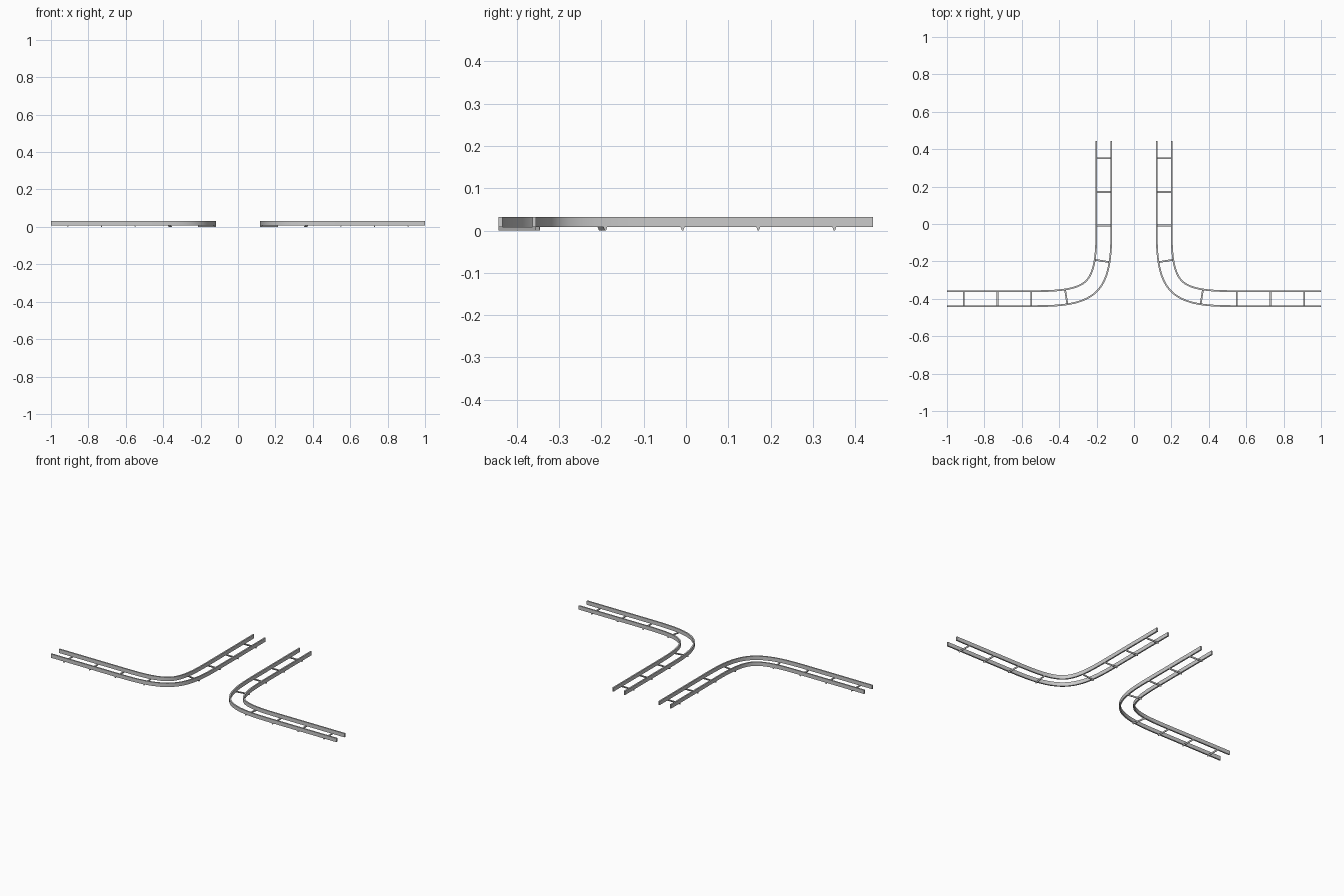
import bpy
import bmesh
from mathutils import Vector

if "Cube" in bpy.data.objects:
    bpy.data.objects.remove(bpy.data.objects["Cube"])

CORNER = Vector((0.161, -0.399))   # centre line corner of the right-hand track
BEND = 0.4                         # distance from corner where the bend begins
GAUGE, THICK = 0.040, 0.009        # half rail spacing, rail thickness
Z0, Z1 = 0.008, 0.032              # rail bottom and top


def bend_points(steps=25):
    """Smooth corner as a cubic B-spline; returns (point, tangent) pairs."""
    c, d = CORNER, BEND
    ctrl = [c + Vector((2 * d, 0)), c + Vector((d, 0)), c,
            c + Vector((0, d)), c + Vector((0, 2 * d))]
    out = []
    for span in range(2):
        p = ctrl[span:span + 4]
        for i in range(steps + span):
            t = i / steps
            w = [(1 - t) ** 3, 3 * t**3 - 6 * t**2 + 4,
                 -3 * t**3 + 3 * t**2 + 3 * t + 1, t**3]
            dw = [-(1 - t) ** 2, 3 * t * t - 4 * t, -3 * t * t + 2 * t + 1, t * t]
            pos = sum((a * k / 6 for a, k in zip(p, w)), Vector((0, 0)))
            tan = sum((a * k for a, k in zip(p, dw)), Vector((0, 0)))
            out.append((pos, tan.normalized()))
    return out


# Centre line: straight, bend, straight
bend = bend_points()
path = ([(Vector((1, CORNER.y)), Vector((-1, 0)))] + bend
        + [(Vector((CORNER.x, 0.443)), Vector((0, 1)))])


def loft(name, sections, side, smooth):
    """Skin a row of closed cross-sections, capped at both ends."""
    bm = bmesh.new()
    rings = [[bm.verts.new((v[0] * side, v[1], v[2])) for v in s] for s in sections]
    n = len(rings[0])
    for a, b in zip(rings, rings[1:]):
        for i in range(n):
            j = (i + 1) % n
            bm.faces.new((a[i], a[j], b[j], b[i]))
    bm.faces.new(rings[0])
    bm.faces.new(rings[-1])
    bmesh.ops.recalc_face_normals(bm, faces=bm.faces)
    mesh = bpy.data.meshes.new(name)
    bm.to_mesh(mesh)
    bm.free()
    obj = bpy.data.objects.new(name, mesh)
    bpy.context.collection.objects.link(obj)
    if smooth:
        bpy.ops.object.select_all(action='DESELECT')
        obj.select_set(True)
        bpy.context.view_layer.objects.active = obj
        bpy.ops.object.shade_smooth_by_angle()


def rail(name, offset, side):
    sections = []
    for pos, tan in path:
        nrm = Vector((-tan.y, tan.x))
        a = pos + nrm * (offset - THICK / 2)
        b = pos + nrm * (offset + THICK / 2)
        sections.append([(*a, Z0), (*b, Z0), (*b, Z1), (*a, Z1)])
    loft(name, sections, side, True)


def crossbar(name, pos, tan, side):
    # tapered bar under the rails
    nrm = Vector((-tan.y, tan.x))
    sections = []
    for s in (-1, 1):
        c = pos + nrm * s * (GAUGE + THICK / 2)
        sections.append([(*(c + tan * u), z) for u, z in
                         ((-0.0045, Z0), (-0.0015, 0), (0.0015, 0), (0.0045, Z0))])
    loft(name, sections, side, False)


# Crossbar places: three on each straight, one at each side of the bend
bars = [(Vector((x, CORNER.y)), Vector((-1, 0))) for x in (0.91, 0.73, 0.55)]
bars += [bend[13], bend[37]]
bars += [(Vector((CORNER.x, y)), Vector((0, 1))) for y in (-0.008, 0.171, 0.351)]

for side, label in ((1, "right"), (-1, "left")):
    rail(f"{label}_inner_rail", -GAUGE, side)
    rail(f"{label}_outer_rail", GAUGE, side)
    for i, (pos, tan) in enumerate(bars):
        crossbar(f"{label}_crossbar_{i + 1}", pos, tan, side)
